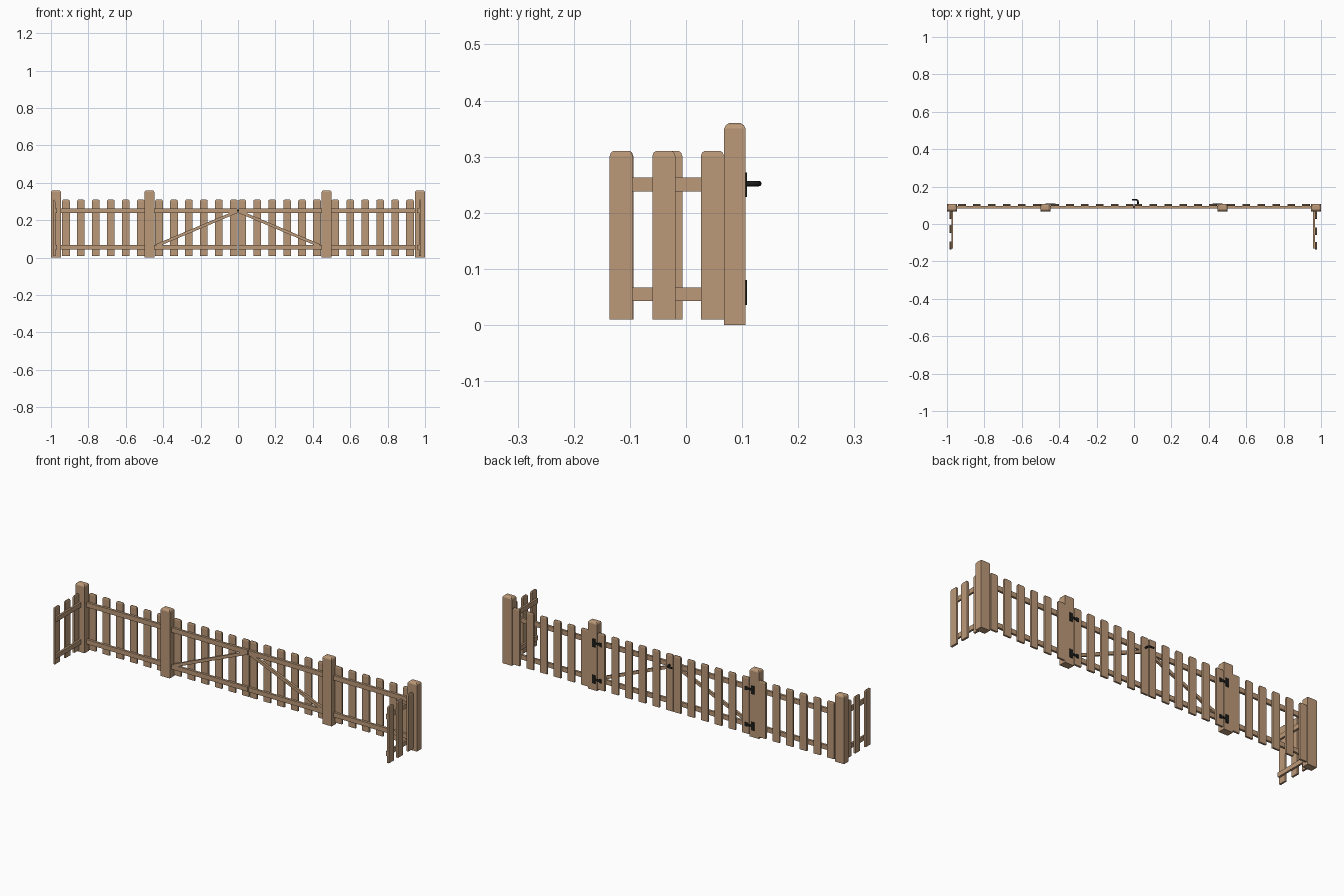
import bpy, bmesh, math
from mathutils import Vector, Matrix

if "Cube" in bpy.data.objects:
    bpy.data.objects.remove(bpy.data.objects["Cube"])


def material(name, rgb):
    m = bpy.data.materials.new(name)
    m.diffuse_color = (*rgb, 1)
    m.use_nodes = True
    m.node_tree.nodes["Principled BSDF"].inputs["Base Color"].default_value = m.diffuse_color
    return m


WOOD = material("warm wood", (0.50, 0.32, 0.19))
IRON = material("black iron", (0.012, 0.012, 0.011))


def finish(name, bm, mat):
    bmesh.ops.recalc_face_normals(bm, faces=bm.faces[:])
    me = bpy.data.meshes.new(name)
    bm.to_mesh(me)
    bm.free()
    me.materials.append(mat)
    ob = bpy.data.objects.new(name, me)
    bpy.context.collection.objects.link(ob)
    return ob


def box(name, x, y, z, mat=WOOD, top=()):
    """Box from (min, max) ranges; top lists (drop, inset_x, inset_y) rings of a chamfered top."""
    bm = bmesh.new()
    rings = []
    for h, ix, iy in [(z[0], 0, 0)] + [(z[1] - d, a, b) for d, a, b in (top or [(0, 0, 0)])]:
        pts = [(x[0] + ix, y[0] + iy), (x[1] - ix, y[0] + iy),
               (x[1] - ix, y[1] - iy), (x[0] + ix, y[1] - iy)]
        rings.append([bm.verts.new((px, py, h)) for px, py in pts])
    bm.faces.new(rings[0])
    bm.faces.new(rings[-1])
    for a, b in zip(rings, rings[1:]):
        for i in range(4):
            j = (i + 1) % 4
            bm.faces.new((a[i], a[j], b[j], b[i]))
    return finish(name, bm, mat)


POST_TOP = [(0.010, 0, 0), (0.004, 0.003, 0.003), (0, 0.009, 0.009)]
PICKET_TOP_X = [(0.009, 0, 0), (0.003, 0.002, 0.001), (0, 0.006, 0.003)]
PICKET_TOP_Y = [(d, b, a) for d, a, b in PICKET_TOP_X]
RAIL_Z = [(0.043, 0.067), (0.238, 0.263)]
PZ = (0.01, 0.31)
BACK = 0.106          # outer face of fence
HALF = 0.0205         # half picket width

for s, side in ((-1, "left"), (1, "right")):
    def span(a, b):
        return tuple(sorted((s * a, s * b)))

    # posts
    for c, n in ((0.973, "corner_post"), (0.474, "gate_post")):
        box(f"{n}_{side}", span(c - 0.027, c + 0.027), (0.068, BACK), (0, 0.36), top=POST_TOP)

    # fence and gate pickets
    for i in range(6):
        for start, n in ((0.52, "fence_picket"), (0.0225, "gate_picket")):
            c = start + 0.08 * i
            box(f"{n}_{side}_{i}", span(c - HALF, c + HALF), (0.096, BACK), PZ, top=PICKET_TOP_X)

    # rails and iron strap hinges
    for k, z in enumerate(RAIL_Z):
        box(f"fence_rail_{side}_{k}", span(0.495, 0.95), (0.084, 0.096), z)
        box(f"gate_rail_{side}_{k}", span(0.002, 0.452), (0.084, 0.096), z)
        zc = (0.058, 0.25)[k]
        box(f"hinge_plate_{side}_{k}", span(0.456, 0.474), (BACK - 0.001, 0.109),
            (zc - 0.022, zc + 0.022), IRON)
        box(f"hinge_strap_{side}_{k}", span(0.432, 0.457), (BACK - 0.001, 0.109),
            (zc - 0.006, zc + 0.006), IRON)
        box(f"hinge_tip_{side}_{k}", span(0.420, 0.433), (BACK - 0.001, 0.109),
            (zc - 0.010, zc + 0.010), IRON)

    # diagonal gate brace
    a, b = Vector((s * 0.435, 0, 0.065)), Vector((s * 0.004, 0, 0.247))
    d = b - a
    brace = box(f"gate_brace_{side}", (-d.length / 2, d.length / 2), (-0.006, 0.006), (-0.008, 0.008))
    m = (a + b) / 2
    brace.matrix_world = (Matrix.Translation((m.x, 0.090, m.z))
                          @ Matrix.Rotation(-math.atan2(d.z, d.x), 4, 'Y'))

    # short return fences running forward
    x0 = (-0.987, -0.977, -0.967) if s < 0 else (0.979, 0.968, 0.958)
    centres = (-0.1145, -0.027, 0.047) if s < 0 else (-0.1155, -0.0395, 0.047)
    for i, c in enumerate(centres):
        box(f"return_picket_{side}_{i}", tuple(sorted(x0[:2])), (c - HALF, c + HALF), PZ,
            top=PICKET_TOP_Y)
    for k, z in enumerate(RAIL_Z):
        box(f"return_rail_{side}_{k}", tuple(sorted(x0[1:])), (-0.132, 0.07), z)

# gate handle: a bent round bar
cu = bpy.data.curves.new("gate_handle", 'CURVE')
cu.dimensions = '3D'
cu.bevel_depth = 0.0048
cu.bevel_resolution = 2
cu.use_fill_caps = True
path = [(0.021, 0.104), (0.021, 0.119), (0.019, 0.125), (0.014, 0.129), (0.006, 0.130), (-0.010, 0.130)]
sp = cu.splines.new('POLY')
sp.points.add(len(path) - 1)
for p, (x, y) in zip(sp.points, path):
    p.co = (x, y, 0.252, 1)
cu.materials.append(IRON)
bpy.context.collection.objects.link(bpy.data.objects.new("gate_handle", cu))
